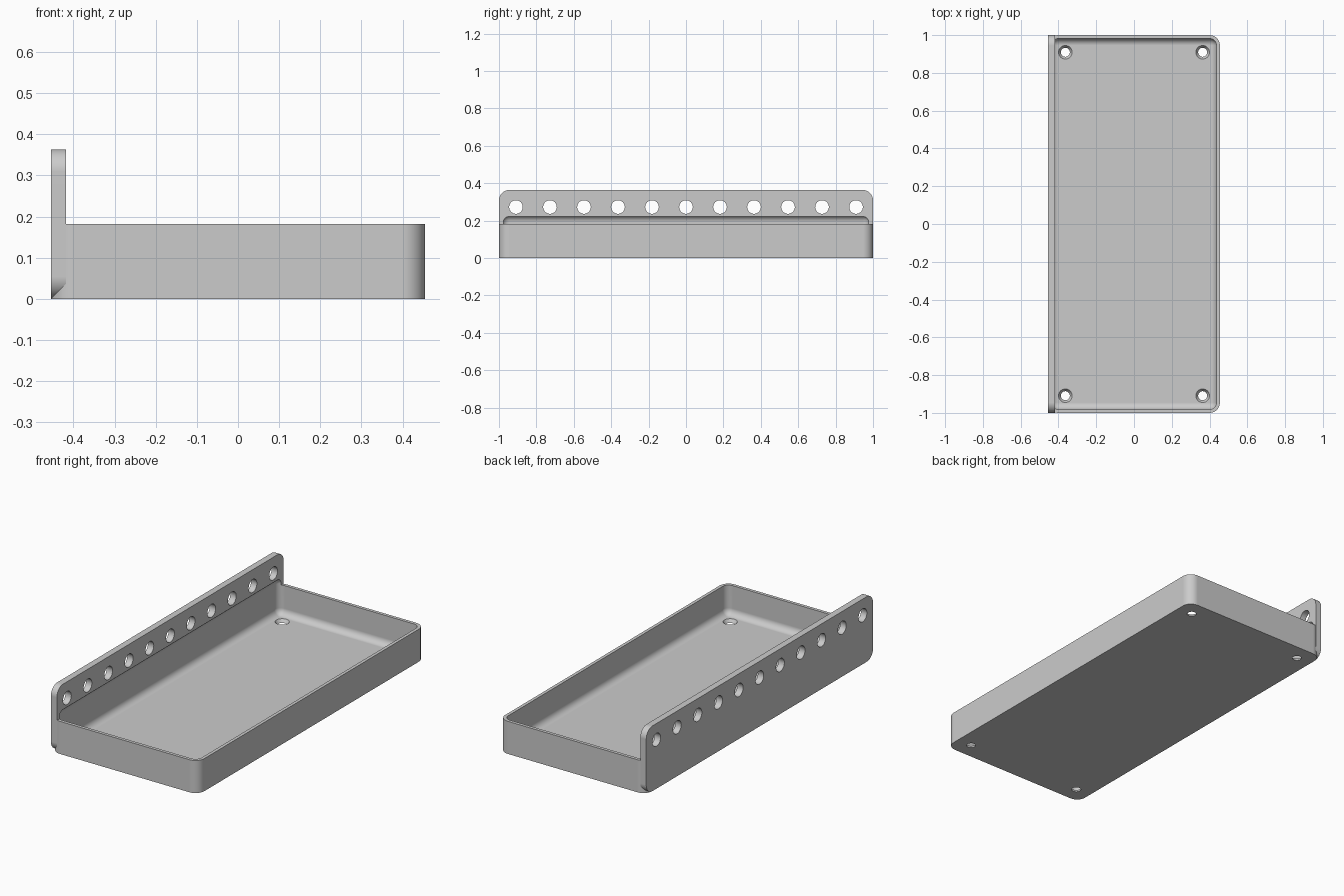
import bpy
import bmesh
import math
from mathutils import Matrix, Vector

if "Cube" in bpy.data.objects:
    bpy.data.objects.remove(bpy.data.objects["Cube"], do_unlink=True)

U = 1 / 110              # design unit
WIDTH, LENGTH = 100 * U, 220 * U
TRAY_H, PLATE_H = 20 * U, 40 * U
PLATE_T, WALL, CORNER = 4 * U, 2 * U, 6 * U

# Material
grey = bpy.data.materials.new("plain grey")
grey.use_nodes = True
color = (0.6, 0.6, 0.6, 1)
grey.diffuse_color = color
grey.node_tree.nodes["Principled BSDF"].inputs["Base Color"].default_value = color


def make_object(name, bm):
    mesh = bpy.data.meshes.new(name)
    bmesh.ops.recalc_face_normals(bm, faces=bm.faces)
    bm.to_mesh(mesh)
    bm.free()
    mesh.materials.append(grey)
    obj = bpy.data.objects.new(name, mesh)
    bpy.context.collection.objects.link(obj)
    return obj


def rounded_box(name, low, high, radius, axis=None, segments=10):
    """Box with rounded edges: those along one axis, or all of them."""
    low, high = Vector(low), Vector(high)
    bm = bmesh.new()
    bmesh.ops.create_cube(bm, size=1)
    bmesh.ops.scale(bm, vec=high - low, verts=bm.verts)
    bmesh.ops.translate(bm, vec=(low + high) / 2, verts=bm.verts)
    edges = [e for e in bm.edges if axis is None
             or abs((e.verts[0].co - e.verts[1].co).normalized()[axis]) > 0.9]
    bmesh.ops.bevel(bm, geom=edges, offset=radius, segments=segments,
                    profile=0.5, affect='EDGES')
    return make_object(name, bm)


def combine(target, tool, operation):
    """Apply a boolean to the target and discard the tool."""
    tool.hide_render = True
    mod = target.modifiers.new(operation, 'BOOLEAN')
    mod.operation = operation
    mod.solver = 'EXACT'
    mod.object = tool
    bpy.context.view_layer.objects.active = target
    bpy.ops.object.modifier_apply(modifier=mod.name)
    bpy.data.objects.remove(tool, do_unlink=True)


# Tray block and tall mounting plate along its right edge
x, y = WIDTH / 2, LENGTH / 2
tray = rounded_box("mounting_tray", (-x, -y, 0), (x, y, TRAY_H), CORNER, axis=2)
plate = rounded_box("mounting_plate", (-x, -y, 0), (-x + PLATE_T, y, PLATE_H),
                    CORNER, axis=0)
combine(tray, plate, 'UNION')

# Hollow with rounded floor, biting slightly into the plate
hollow = rounded_box("hollow_cutter", (-x + WALL, -y + WALL, WALL),
                     (x - WALL, y - WALL, 25 * U), CORNER - WALL)
combine(tray, hollow, 'DIFFERENCE')

# Row of plate holes and tapered screw holes in the floor
bm = bmesh.new()
for i in range(-5, 6):
    place = (Matrix.Translation((-x + PLATE_T / 2, i * 20 * U, 30 * U))
             @ Matrix.Rotation(math.pi / 2, 4, 'Y'))
    bmesh.ops.create_cone(bm, cap_ends=True, segments=32, radius1=4 * U,
                          radius2=4 * U, depth=PLATE_T * 2, matrix=place)
for sx in (-1, 1):
    for sy in (-1, 1):
        place = Matrix.Translation((sx * 40 * U, sy * 100 * U, WALL / 2))
        bmesh.ops.create_cone(bm, cap_ends=True, segments=32, radius1=2.3 * U,
                              radius2=4.3 * U, depth=WALL * 1.5, matrix=place)
combine(tray, make_object("hole_cutter", bm), 'DIFFERENCE')

# Smooth rounded corners, crisp edges
bpy.ops.object.select_all(action='DESELECT')
tray.select_set(True)
bpy.context.view_layer.objects.active = tray
bpy.ops.object.shade_smooth_by_angle(angle=math.radians(30))
weighted = tray.modifiers.new("even_shading", 'WEIGHTED_NORMAL')
weighted.keep_sharp = True
